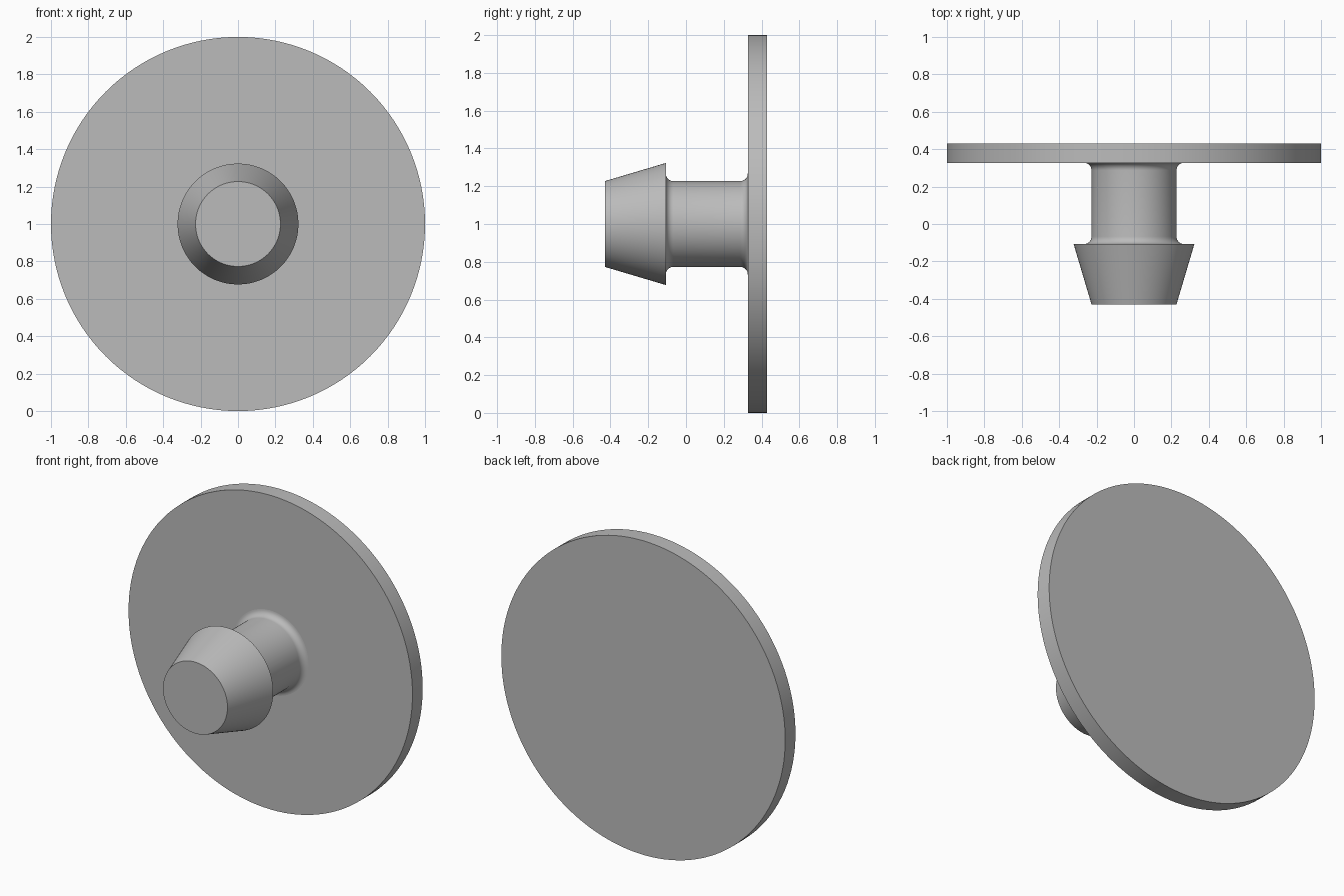
import bpy
import bmesh
from math import cos, sin, pi, radians

SIDES = 128
CENTRE_Z = 1.0

# Main dimensions: radii, and depths along y
PLATE_R, STEM_R, BARB_R = 1.0, 0.227, 0.323
TIP_Y, BARB_Y, PLATE_Y, BACK_Y = -0.43, -0.107, 0.327, 0.43
FILLET = 0.04

cube = bpy.data.objects.get("Cube")
if cube:
    bpy.data.objects.remove(cube, do_unlink=True)

grey = bpy.data.materials.new("plain grey")
grey.use_nodes = True
colour = (0.5, 0.5, 0.5, 1.0)
grey.diffuse_color = colour
grey.node_tree.nodes["Principled BSDF"].inputs["Base Color"].default_value = colour


def lathe(name, profile, cap_front=False, cap_back=False):
    """Revolve (radius, y) points, listed front to back, about the y axis."""
    bm = bmesh.new()
    angles = [2 * pi * i / SIDES for i in range(SIDES)]
    rings = [[bm.verts.new((r * cos(a), y, CENTRE_Z + r * sin(a))) for a in angles]
             for r, y in profile]
    for near, far in zip(rings, rings[1:]):
        for i in range(SIDES):
            j = (i + 1) % SIDES
            bm.faces.new((near[i], far[i], far[j], near[j]))
    if cap_front:
        bm.faces.new(rings[0])
    if cap_back:
        bm.faces.new(rings[-1][::-1])
    mesh = bpy.data.meshes.new(name)
    bm.to_mesh(mesh)
    bm.free()
    mesh.materials.append(grey)
    obj = bpy.data.objects.new(name, mesh)
    bpy.context.collection.objects.link(obj)
    bpy.ops.object.select_all(action='DESELECT')
    obj.select_set(True)
    bpy.context.view_layer.objects.active = obj
    bpy.ops.object.shade_smooth_by_angle(angle=radians(30))
    return obj


def fillet(y, direction, steps=8):
    """Quarter round from the flat face at y onto the stem."""
    turns = [pi / 2 * i / steps for i in range(steps + 1)]
    return [(STEM_R + FILLET * (1 - sin(t)), y + direction * FILLET * (1 - cos(t)))
            for t in turns]


# Tapered barb, with a flat tip and a flat ring behind
lathe("barb", [(STEM_R, TIP_Y), (BARB_R, BARB_Y), (STEM_R + FILLET, BARB_Y)],
      cap_front=True)

# Stem, rounded into the barb and the plate
lathe("stem", fillet(BARB_Y, 1) + fillet(PLATE_Y, -1)[::-1])

# Round plate, open only where the stem joins it
lathe("plate", [(STEM_R + FILLET, PLATE_Y), (PLATE_R, PLATE_Y), (PLATE_R, BACK_Y)],
      cap_back=True)
